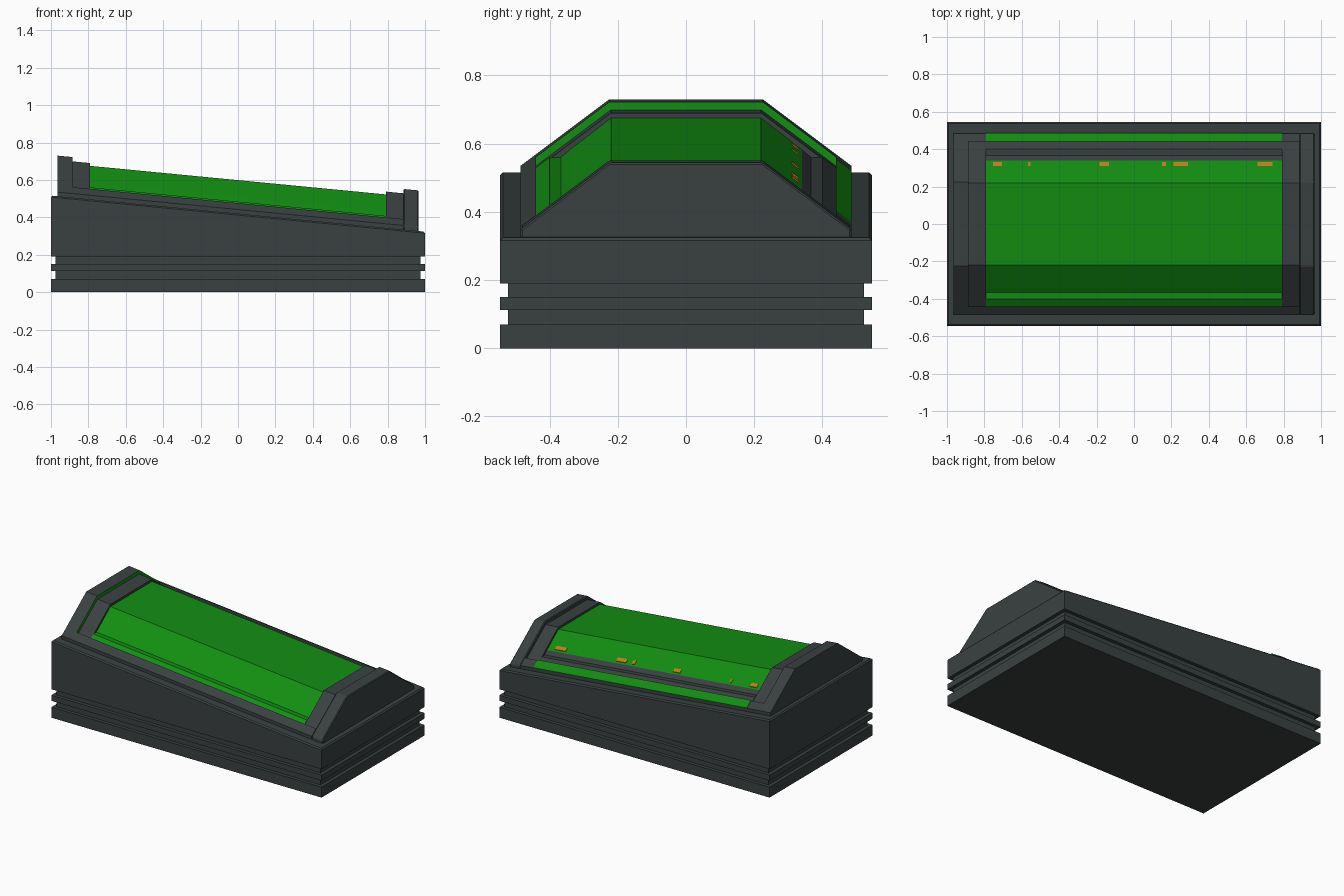
import bpy, bmesh

if "Cube" in bpy.data.objects:
    bpy.data.objects.remove(bpy.data.objects["Cube"])


def material(name, color):
    m = bpy.data.materials.new(name)
    m.diffuse_color = (*color, 1)
    m.use_nodes = True
    m.node_tree.nodes["Principled BSDF"].inputs["Base Color"].default_value = m.diffuse_color
    return m


GREY = material("charcoal metal", (0.042, 0.052, 0.052))
GREEN = material("green glass", (0.006, 0.27, 0.006))
AMBER = material("amber light", (0.5, 0.22, 0.01))


def deck(x):
    """Height of the sloping rim at x."""
    return 0.42 - 0.0965 * x


def finish(name, bm, mats, bevel=0):
    bmesh.ops.recalc_face_normals(bm, faces=bm.faces)
    me = bpy.data.meshes.new(name)
    bm.to_mesh(me)
    bm.free()
    for m in mats:
        me.materials.append(m)
    ob = bpy.data.objects.new(name, me)
    bpy.context.collection.objects.link(ob)
    if bevel:
        mod = ob.modifiers.new("edge chamfer", "BEVEL")
        mod.width, mod.segments = bevel, 1
    return ob


def prism(name, profile, x0, x1, mats, rule=None, bevel=0):
    """Extrude a (y, height above deck) outline along x, following the slope."""
    bm = bmesh.new()
    a, b = [[bm.verts.new((x, y, deck(x) + h)) for y, h in profile] for x in (x0, x1)]
    bm.faces.new(a)
    bm.faces.new(b)
    n = len(profile)
    for i in range(n):
        j = (i + 1) % n
        bm.faces.new((a[i], a[j], b[j], b[i]))
    if rule:
        for f in bm.faces:
            f.material_index = rule(f.calc_center_median())
    return finish(name, bm, mats, bevel)


def mirrored(half):
    """Complete a symmetric outline from its back half, listed bottom to top."""
    return half + [(-y, h) for y, h in reversed(half)]


# Grooved base with a wedge-shaped upper body and chamfered rim
bm = bmesh.new()
G = 0.023
levels = [(0, 0), (0.07, 0), (0.07, G), (0.113, G), (0.113, 0), (0.15, 0),
          (0.15, G), (0.19, G), (0.19, 0), (None, 0), (None, 0.008)]
rings = []
for z, inset in levels:
    ring = []
    for sx, sy in ((-1, -1), (1, -1), (1, 1), (-1, 1)):
        x, y = sx * (1 - inset), sy * (0.545 - inset)
        ring.append(bm.verts.new((x, y, deck(x) - 0.008 + inset if z is None else z)))
    rings.append(ring)
for lo, hi in zip(rings, rings[1:]):
    for i in range(4):
        j = (i + 1) % 4
        bm.faces.new((lo[i], lo[j], hi[j], hi[i]))
bm.faces.new(rings[0])
bm.faces.new(rings[-1])
finish("base", bm, [GREY])

# Outer end caps; the high one has a green inner face
outer = mirrored([(0.485, -0.01), (0.485, 0.022), (0.225, 0.217)])
prism("high_end_cap", outer, -0.965, -0.885, [GREY, GREEN],
      lambda c: int(c.x > -0.89))
prism("low_end_cap", outer, 0.885, 0.965, [GREY], bevel=0.005)

# Inner end frames
inner = mirrored([(0.44, -0.01), (0.44, 0.029), (0.22, 0.194)])
for name, x0, x1 in (("high", -0.885, -0.79), ("low", 0.79, 0.885)):
    prism(name + "_inner_frame", inner, x0, x1, [GREY])

# Long side rails
for name, s in (("front", -1), ("back", 1)):
    rail = [(s * 0.485, -0.01), (s * 0.485, 0.022), (s * 0.44, 0.056), (s * 0.44, -0.01)]
    prism(name + "_rail", rail, -0.885, 0.885, [GREY])
strip = [(0.485, 0.021), (0.486, 0.025), (0.44, 0.059), (0.44, 0.055)]
prism("back_rail_strip", strip, -0.79, 0.79, [GREEN])

# Faceted canopy with a small ledge on each side; the back lower edge is metal
canopy = mirrored([(0.44, -0.01), (0.44, 0.034), (0.40, 0.064), (0.367, 0.064),
                   (0.34, 0.086), (0.22, 0.179)])
prism("canopy", canopy, -0.79, 0.79, [GREEN, GREY], lambda c: int(c.y > 0.34))

# Small amber lights along the back slope of the canopy
for i, (x, w) in enumerate([(-0.73, 0.05), (-0.56, 0.012), (-0.16, 0.05),
                            (0.16, 0.022), (0.25, 0.075), (0.70, 0.08)]):
    light = [(0.33, 0.093), (0.331, 0.097), (0.311, 0.1125), (0.31, 0.109)]
    prism(f"amber_light_{i + 1}", light, x - w / 2, x + w / 2, [AMBER])
